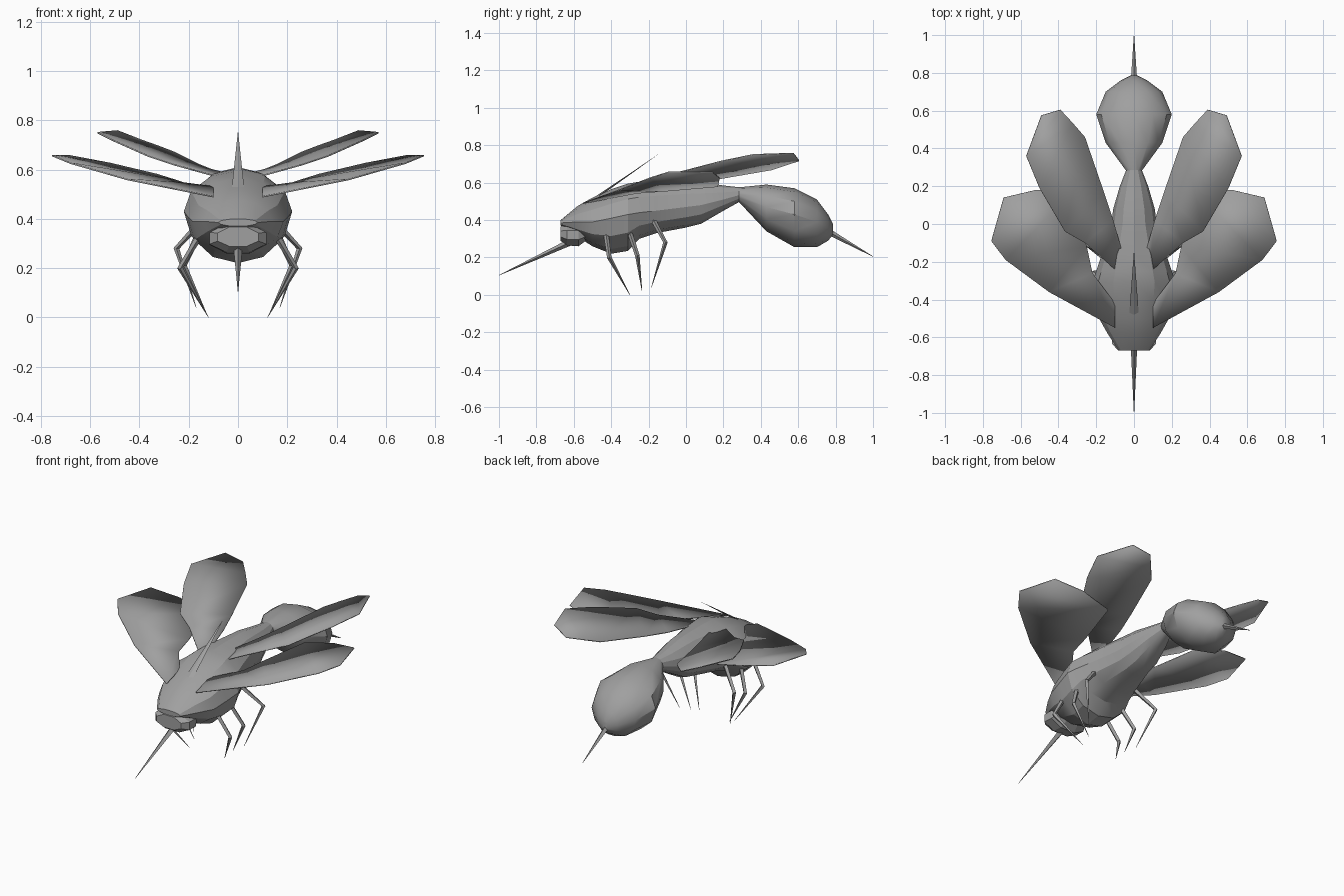
import bpy
import bmesh
from math import sin, cos, pi, radians
from mathutils import Vector

cube = bpy.data.objects.get("Cube")
if cube:
    bpy.data.objects.remove(cube, do_unlink=True)

# One plain grey for the whole insect
grey = bpy.data.materials.new("plain_grey")
grey.use_nodes = True
colour = (0.35, 0.35, 0.35, 1)
grey.diffuse_color = colour
grey.node_tree.nodes["Principled BSDF"].inputs["Base Color"].default_value = colour


def finish(bm, name, smooth_angle=None):
    """Turn a bmesh into a named, coloured object."""
    bmesh.ops.recalc_face_normals(bm, faces=bm.faces[:])
    mesh = bpy.data.meshes.new(name)
    bm.to_mesh(mesh)
    bm.free()
    mesh.materials.append(grey)
    obj = bpy.data.objects.new(name, mesh)
    bpy.context.collection.objects.link(obj)
    if smooth_angle:
        bpy.ops.object.select_all(action='DESELECT')
        obj.select_set(True)
        bpy.context.view_layer.objects.active = obj
        bpy.ops.object.shade_smooth_by_angle(angle=radians(smooth_angle))
    return obj


def bridge(bm, rings):
    """Skin a list of vertex rings and cap both ends."""
    for a, b in zip(rings, rings[1:]):
        n = len(a)
        for i in range(n):
            bm.faces.new((a[i], a[(i + 1) % n], b[(i + 1) % n], b[i]))
    bm.faces.new(rings[0])
    bm.faces.new(rings[-1])


def loft(name, stations, sides, smooth_angle, turn=0.0):
    """Stations along y: (y, half width, top, bottom, height of widest point)."""
    bm = bmesh.new()
    rings = []
    for y, width, top, bottom, middle in stations:
        ring = []
        for i in range(sides):
            a = 2 * pi * (i + turn) / sides
            reach = top - middle if sin(a) > 0 else middle - bottom
            ring.append(bm.verts.new((width * cos(a), y, middle + reach * sin(a))))
        rings.append(ring)
    bridge(bm, rings)
    return finish(bm, name, smooth_angle)


def limb(name, points, radii, flat=1.0):
    """Four-sided tapered tube through the points; flat thins it across x."""
    bm = bmesh.new()
    points = [Vector(p) for p in points]
    rings = []
    for k, (p, r) in enumerate(zip(points, radii)):
        along = points[min(k + 1, len(points) - 1)] - points[max(k - 1, 0)]
        side = Vector((1, 0, 0))
        side = (side - side.project(along)).normalized()
        up = along.normalized().cross(side)
        angles = [pi * i / 2 for i in range(4)]
        rings.append([bm.verts.new(p + r * (cos(a) * side + flat * sin(a) * up))
                      for a in angles])
    bridge(bm, rings)
    return finish(bm, name)


def wing(name, lead, trail, side):
    """Thin sheet between a leading and a trailing edge."""
    bm = bmesh.new()
    rows = [[bm.verts.new((side * x, y, z)) for x, y, z in pair]
            for pair in zip(lead, trail)]
    for (a, b), (c, d) in zip(rows, rows[1:]):
        bm.faces.new((a, b, d, c))
    obj = finish(bm, name, 30)
    sheet = obj.modifiers.new("thickness", 'SOLIDIFY')
    sheet.thickness = 0.006
    sheet.offset = 0
    return obj


# Thorax with its hooded brow, tapering to the waist
loft("thorax", [
    (-.67, .08, .40, .37, .385),
    (-.58, .14, .475, .31, .39),
    (-.5, .185, .52, .26, .39),
    (-.4, .205, .565, .22, .41),
    (-.31, .22, .595, .235, .43),
    (-.25, .2, .605, .3, .44),
    (-.16, .17, .61, .33, .45),
    (0, .12, .61, .36, .47),
    (.08, .11, .605, .38, .48),
    (.2, .075, .585, .45, .51),
    (.29, .04, .575, .5, .535)], 12, 24)

# Abdomen bulb
loft("abdomen", [
    (.28, .04, .575, .5, .535),
    (.43, .15, .59, .34, .47),
    (.58, .2, .57, .255, .43),
    (.7, .15, .51, .255, .39),
    (.76, .07, .43, .29, .36),
    (.785, .02, .38, .32, .35)], 12, 34)

# Blunt face under the brow
loft("face", [
    (-.67, .09, .37, .285, .325),
    (-.635, .125, .385, .26, .32),
    (-.575, .125, .385, .255, .32),
    (-.53, .1, .37, .29, .33)], 8, 20, 0.5)

# Mouth needle, stinger and the swept-back crest spike
limb("mouth_needle", [(0, -.58, .30), (0, -1, .105)], (.02, .001))
limb("stinger", [(0, .74, .35), (0, 1, .205)], (.018, .001))
limb("crest_spike", [(0, -.54, .48), (0, -.15, .75)], (.03, .001), 0.25)

# Paired wings; the broad forewing tucks under the hindwing
fore_lead = [(.1, -.55, .49), (.45, -.36, .56), (.68, -.19, .626),
             (.755, -.09, .657), (.69, .14, .657)]
fore_trail = [(.1, -.42, .53), (.22, -.26, .545), (.25, -.12, .555),
              (.33, .17, .58), (.52, .18, .625)]
hind_lead = [(.08, -.26, .57), (.26, -.1, .62), (.365, -.04, .655),
             (.5, .19, .715), (.57, .36, .75), (.49, .575, .757)]
hind_trail = [(.07, -.12, .59), (.11, .02, .6), (.16, .17, .62),
              (.26, .46, .67), (.325, .535, .695), (.39, .605, .718)]

# Paired legs: hip, knee, foot
legs = {
    "front": [(.15, -.43, .34), (.235, -.41, .2), (.12, -.3, 0)],
    "middle": [(.15, -.31, .36), (.22, -.26, .21), (.13, -.235, .02)],
    "rear": [(.13, -.18, .41), (.25, -.11, .28), (.17, -.185, .04)],
}

for label, side in (("left", 1), ("right", -1)):
    wing(label + "_forewing", fore_lead, fore_trail, side)
    wing(label + "_hindwing", hind_lead, hind_trail, side)
    for place, path in legs.items():
        limb(f"{label}_{place}_leg", [(side * x, y, z) for x, y, z in path],
             (.014, .012, .001))
